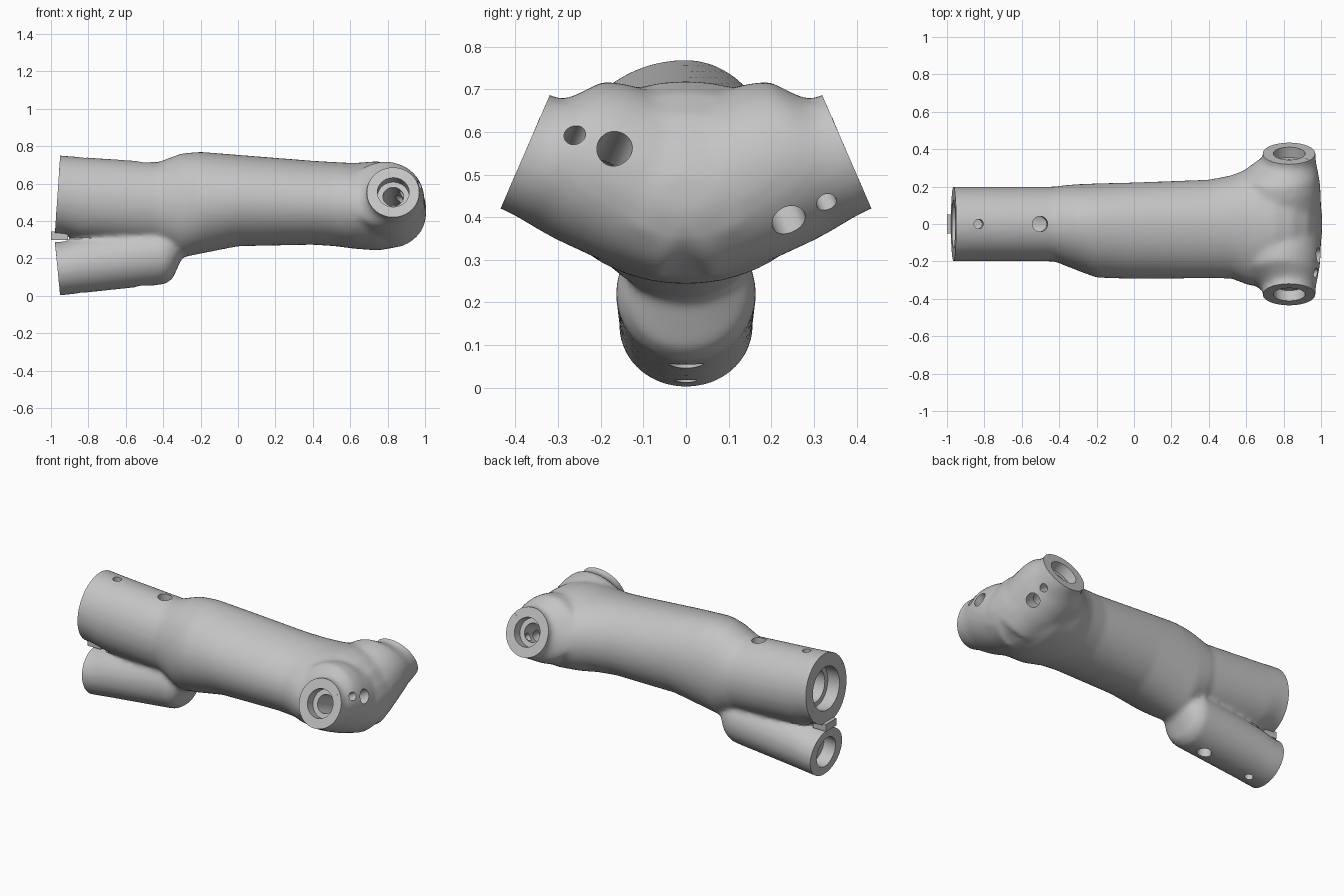
import bpy, bmesh, math
from mathutils import Vector, Matrix

if "Cube" in bpy.data.objects:
    bpy.data.objects.remove(bpy.data.objects["Cube"], do_unlink=True)

GREY = (0.55, 0.55, 0.55, 1)
grey = bpy.data.materials.new("matte_grey")
grey.use_nodes = True
grey.diffuse_color = GREY
grey.node_tree.nodes["Principled BSDF"].inputs["Base Color"].default_value = GREY


def frame(origin, t, a, b):
    """Matrix whose local x, y, z run along t, a, b."""
    m = Matrix((t, a, b)).transposed().to_4x4()
    m.translation = origin
    return m


def loft(bm, rings, place=Matrix(), crown_centred=False, sides=48):
    """Closed skin through rings (t, a_min, a_max, b_min, b_max).
    crown_centred keeps the top of lopsided rings on a = 0."""
    loops = []
    for t, a0, a1, b0, b1 in rings:
        loop = []
        for i in range(sides):
            ang = math.tau * i / sides
            c = math.cos(ang)
            a = (a0 + a1) / 2 + (a1 - a0) / 2 * c
            if crown_centred:
                a = a1 * c if c > 0 else -a0 * c
            p = Vector((t, a, (b0 + b1) / 2 + (b1 - b0) / 2 * math.sin(ang)))
            loop.append(bm.verts.new(place @ p))
        loops.append(loop)
    for p, q in zip(loops, loops[1:]):
        for i in range(sides):
            j = (i + 1) % sides
            bm.faces.new((p[i], p[j], q[j], q[i]))
    bm.faces.new(loops[0])
    bm.faces.new(loops[-1])


def make_object(name, bm):
    bmesh.ops.recalc_face_normals(bm, faces=bm.faces)
    mesh = bpy.data.meshes.new(name)
    bm.to_mesh(mesh)
    bm.free()
    mesh.materials.append(grey)
    ob = bpy.data.objects.new(name, mesh)
    bpy.context.collection.objects.link(ob)
    return ob


def apply_modifier(ob, mod):
    bpy.context.view_layer.objects.active = ob
    bpy.context.view_layer.update()
    bpy.ops.object.modifier_apply(modifier=mod.name)


def pin(bm, start, direction, radius, length):
    """Add a cylinder running from start along direction."""
    d = Vector(direction).normalized()
    m = d.to_track_quat("Z", "Y").to_matrix().to_4x4()
    m.translation = Vector(start) + d * length / 2
    bmesh.ops.create_cone(bm, cap_ends=True, segments=32, radius1=radius,
                          radius2=radius, depth=length, matrix=m)


def socket(bm, face, outward, reach, outer, inner, step, depth):
    """Trim a tube square at its end face and sink a stepped bore."""
    face, out = Vector(face), Vector(outward).normalized()

    def split(v):
        along = (v.co - face).dot(out)
        return along, v.co - face - out * along

    def near(v):
        along, radial = split(v)
        return along > -0.04 and radial.length < reach

    faces = [f for f in bm.faces if all(near(v) for v in f.verts)]
    edges = {e for f in faces for e in f.edges}
    verts = {v for f in faces for v in f.verts}
    bmesh.ops.bisect_plane(bm, geom=list(verts) + list(edges) + faces,
                           dist=0.0005, plane_co=face, plane_no=out)
    waste = [v for v in bm.verts if near(v) and split(v)[0] > 0.0008]
    bmesh.ops.delete(bm, geom=waste, context="VERTS")
    rim = [e for e in bm.edges if e.is_boundary]
    # Step the rim inward: end face, counterbore, ledge, deep bore
    for radius, sink in ((outer, 0), (outer, step), (inner, step), (inner, depth)):
        new = bmesh.ops.extrude_edge_only(bm, edges=rim)["geom"]
        for v in new:
            if isinstance(v, bmesh.types.BMVert):
                v.co = face + split(v)[1].normalized() * radius - out * sink
        rim = [e for e in new if isinstance(e, bmesh.types.BMEdge) and e.is_boundary]
    bmesh.ops.holes_fill(bm, edges=rim, sides=0)


# Outer skin: main body, two rear tubes, two raised side arms
bm = bmesh.new()
loft(bm, [
    (-0.50, -0.17, 0.17, 0.30, 0.69),
    (-0.40, -0.21, 0.205, 0.25, 0.725),
    (-0.30, -0.25, 0.213, 0.205, 0.762),
    (-0.20, -0.287, 0.217, 0.225, 0.77),
    (0.00, -0.294, 0.222, 0.265, 0.754),
    (0.40, -0.29, 0.237, 0.273, 0.722),
    (0.52, -0.292, 0.26, 0.265, 0.715),
    (0.62, -0.33, 0.30, 0.252, 0.71),
    (0.75, -0.32, 0.32, 0.242, 0.72),
    (0.85, -0.29, 0.29, 0.26, 0.695),
    (0.93, -0.25, 0.25, 0.30, 0.64),
    (0.98, -0.17, 0.17, 0.348, 0.565),
    (1.005, -0.07, 0.07, 0.41, 0.50),
], crown_centred=True)
loft(bm, [
    (-1.08, -0.20, 0.20, 0.335, 0.760),
    (-0.93, -0.20, 0.20, 0.326, 0.749),
    (-0.84, -0.20, 0.20, 0.300, 0.742),
    (-0.40, -0.20, 0.20, 0.268, 0.712),
    (-0.30, -0.15, 0.15, 0.32, 0.65),
])
loft(bm, [
    (-1.08, -0.155, 0.155, -0.010, 0.285),
    (-0.93, -0.157, 0.157, 0.004, 0.290),
    (-0.84, -0.158, 0.158, 0.014, 0.318),
    (-0.39, -0.165, 0.165, 0.062, 0.385),
    (-0.35, -0.145, 0.145, 0.09, 0.37),
    (-0.30, -0.10, 0.10, 0.20, 0.36),
])
arms = []
for side in (-1, 1):
    place = frame((0.83, 0, 0.39), (0, side * 0.917, 0.398), (1, 0, 0),
                  (0, -side * 0.398, 0.917))
    arms.append(place)
    loft(bm, [
        (0.00, -0.20, 0.170, -0.150, 0.20),
        (0.15, -0.24, 0.170, -0.163, 0.25),
        (0.25, -0.25, 0.165, -0.161, 0.242),
        (0.31, -0.24, 0.155, -0.156, 0.224),
        (0.355, -0.17, 0.145, -0.150, 0.170),
        (0.38, -0.143, 0.141, -0.147, 0.146),
        (0.50, -0.14, 0.138, -0.144, 0.144),
    ], place)
body = make_object("joint_body", bm)

# Fuse the skins and soften the joins
remesh = body.modifiers.new("fuse", "REMESH")
remesh.mode = "VOXEL"
remesh.voxel_size = 0.014
apply_modifier(body, remesh)
soften = body.modifiers.new("soften", "SMOOTH")
soften.factor = 0.5
soften.iterations = 10
apply_modifier(body, soften)

# Sockets in both rear tubes and both arms
bm = bmesh.new()
bm.from_mesh(body.data)
socket(bm, (-0.965, 0, 0.54), (-0.998, 0, 0.068), 0.237, 0.13, 0.10, 0.08, 0.56)
socket(bm, (-0.965, 0, 0.145), (-0.995, 0, -0.096), 0.17, 0.092, 0.055, 0.08, 0.56)
for place in arms:
    axis = place.to_3x3() @ Vector((1, 0, 0))
    socket(bm, place @ Vector((0.411, 0, 0)), axis, 0.21, 0.085, 0.055, 0.06, 0.31)
bmesh.ops.recalc_face_normals(bm, faces=bm.faces)
bm.to_mesh(body.data)
bm.free()

# Clamp screw holes: above the upper tube, below the lower tube,
# above one arm and below the other
bm = bmesh.new()
for x, radius in ((-0.845, 0.025), (-0.515, 0.041)):
    pin(bm, (x, 0, 0.53), (0.068, 0, 1), radius, 0.35)
    pin(bm, (x - 0.01, 0, 0.19), (0.096, 0, -1), radius, 0.3)
for place, tilt in zip(arms, (30, -40)):
    a = math.radians(tilt)
    out = place.to_3x3() @ Vector((0, math.cos(a), math.sin(a)))
    for t, radius in ((0.222, 0.041), (0.32, 0.024)):
        pin(bm, place @ Vector((t, 0, 0)), out, radius, 0.35)
pins = make_object("screw_hole_cutter", bm)
pins.hide_render = True
cut = body.modifiers.new("screw_holes", "BOOLEAN")
cut.operation = "DIFFERENCE"
cut.solver = "EXACT"
cut.object = pins
apply_modifier(body, cut)
bpy.data.objects.remove(pins, do_unlink=True)

# Small locating tab between the rear sockets
bm = bmesh.new()
bmesh.ops.create_cube(bm, size=1)
bm.transform(Matrix.Translation((-0.955, 0, 0.322))
             @ Matrix.Diagonal((0.09, 0.10, 0.045, 1)))
make_object("locating_tab", bm)

# Smooth skin with crisp rims
bpy.ops.object.select_all(action="DESELECT")
body.select_set(True)
bpy.context.view_layer.objects.active = body
bpy.ops.object.shade_smooth_by_angle(angle=math.radians(35))
